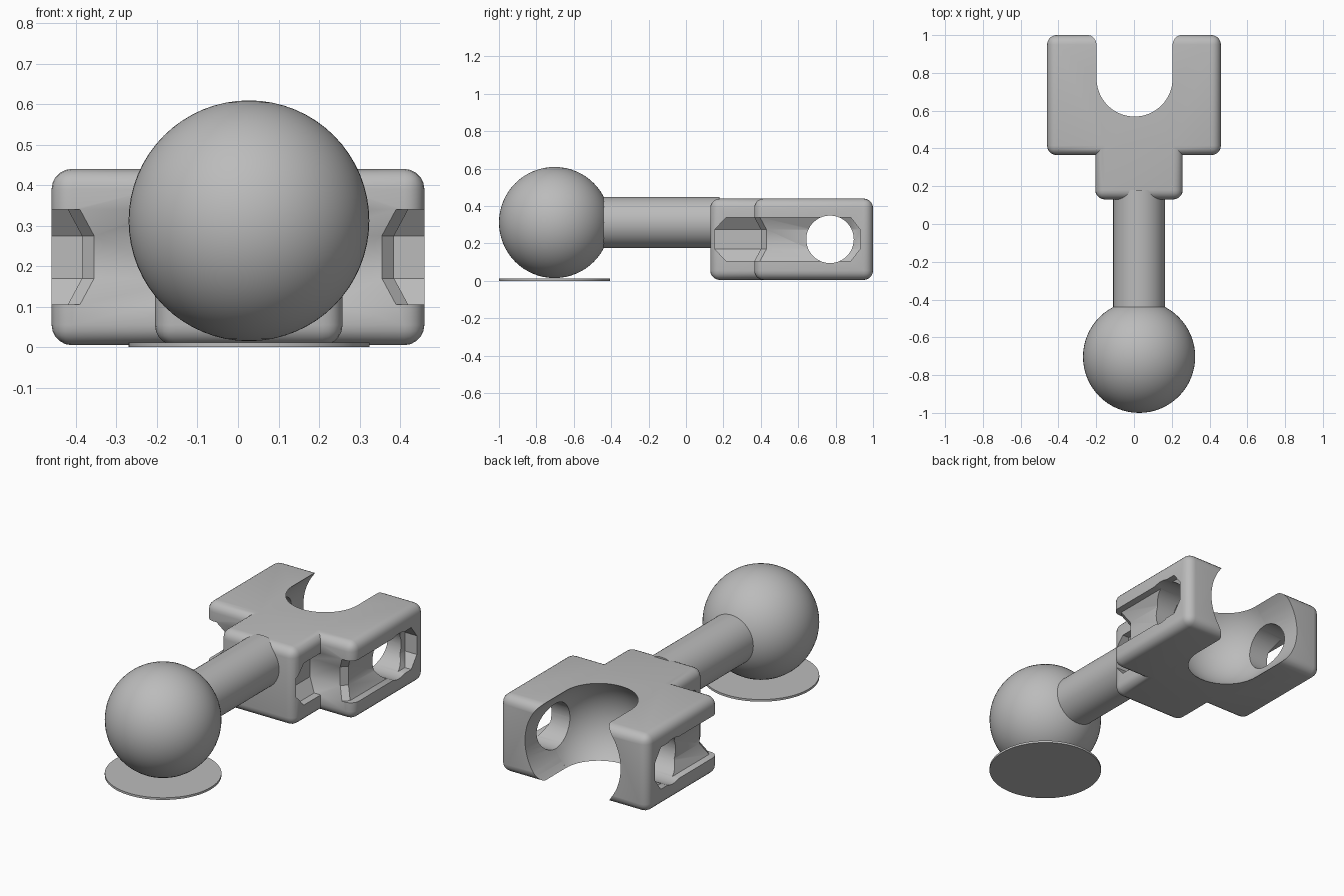
import bpy, bmesh, math
from mathutils import Matrix, Vector

if "Cube" in bpy.data.objects:
    bpy.data.objects.remove(bpy.data.objects["Cube"], do_unlink=True)

grey = bpy.data.materials.new("grey_plastic")
grey.use_nodes = True
colour = (0.5, 0.5, 0.5, 1)
grey.diffuse_color = colour
grey.node_tree.nodes["Principled BSDF"].inputs["Base Color"].default_value = colour

AXIS_X = 0.027                        # ball and shaft sit slightly off centre
BALL_R = 0.297
SOCKET = Vector((0.003, 0.77, 0.222))


def finish(name, bm):
    bmesh.ops.recalc_face_normals(bm, faces=bm.faces)
    mesh = bpy.data.meshes.new(name)
    bm.to_mesh(mesh)
    bm.free()
    mesh.materials.append(grey)
    obj = bpy.data.objects.new(name, mesh)
    bpy.context.collection.objects.link(obj)
    return obj


def sphere(name, centre, radius):
    bm = bmesh.new()
    bmesh.ops.create_uvsphere(bm, u_segments=64, v_segments=32, radius=radius,
                              matrix=Matrix.Translation(centre))
    return finish(name, bm)


def cylinder(name, centre, radius, length, axis="Z"):
    turn = {"X": Matrix.Rotation(math.pi / 2, 4, "Y"),
            "Y": Matrix.Rotation(math.pi / 2, 4, "X"),
            "Z": Matrix.Identity(4)}[axis]
    bm = bmesh.new()
    bmesh.ops.create_cone(bm, cap_ends=True, segments=64, radius1=radius, radius2=radius,
                          depth=length, matrix=Matrix.Translation(centre) @ turn)
    return finish(name, bm)


def loft(layers):
    """Skin a stack of (outline, z) layers and cap both ends."""
    bm = bmesh.new()
    rings = [[bm.verts.new((x, y, z)) for x, y in outline] for outline, z in layers]
    n = len(rings[0])
    for low, high in zip(rings, rings[1:]):
        for i in range(n):
            j = (i + 1) % n
            bm.faces.new((low[i], low[j], high[j], high[i]))
    bm.faces.new(rings[0])
    bm.faces.new(rings[-1])
    bmesh.ops.recalc_face_normals(bm, faces=bm.faces)
    return bm


def cut(target, cutter):
    mod = target.modifiers.new("cut", "BOOLEAN")
    mod.operation, mod.solver, mod.object = "DIFFERENCE", "EXACT", cutter
    bpy.context.view_layer.objects.active = target
    bpy.ops.object.modifier_apply(modifier=mod.name)
    bpy.data.objects.remove(cutter, do_unlink=True)


def side_groove(side):
    """Octagonal channel along the neck, round the shoulder and along the arm."""
    def outline(t):                   # t = 0 at the rim, 1 at the deepest band
        start, end = 0.215 - 0.06 * t, 0.88 + 0.05 * t
        neck = 0.19 - 0.05 * t + AXIS_X * side
        shoulder, arm, chamfer = 0.365 + 0.035 * t, 0.42 - 0.035 * t, 0.03
        path = [(0.7, start), (neck, start), (neck, shoulder), (arm - chamfer, shoulder),
                (arm, shoulder + chamfer), (arm, end), (0.7, end)]
        return [(x * side, y) for x, y in path]
    levels = [(0, 0.105), (1, 0.17), (1, 0.275), (0, 0.34)]
    return finish("groove_cutter", loft([(outline(t), z) for t, z in levels]))


# Socket body: stepped block with rounded outer edges
block = [(-0.205, 0.13), (0.258, 0.13), (0.258, 0.365), (0.46, 0.365),
         (0.46, 1), (-0.46, 1), (-0.46, 0.365), (-0.205, 0.365)]
bm = loft([(block, 0.005), (block, 0.44)])
rounded = [e for e in bm.edges if e.is_convex or abs(e.verts[0].co.z - e.verts[1].co.z) < 0.1]
bmesh.ops.bevel(bm, geom=rounded, offset=0.05, segments=5, profile=0.5, affect="EDGES")
socket_body = finish("socket_body", bm)

# Ball seat, its open mouth, pin hole and side grooves
cut(socket_body, sphere("seat_cutter", SOCKET, BALL_R))
cut(socket_body, cylinder("mouth_cutter", SOCKET + Vector((0, 0.25, 0)), BALL_R, 0.5, "Y"))
cut(socket_body, cylinder("hole_cutter", SOCKET, 0.127, 1.4, "X"))
for side in (1, -1):
    cut(socket_body, side_groove(side))

# Ball, shaft and base disc
ball = sphere("ball", (AXIS_X, -0.703, 0.312), BALL_R)
shaft = cylinder("shaft", (AXIS_X, -0.16, 0.312), 0.137, 0.68, "Y")
base_disc = cylinder("base_disc", (AXIS_X, -0.703, 0.006), BALL_R, 0.012)

# Smooth shading with sharp edges kept
bpy.ops.object.select_all(action="DESELECT")
for obj in (socket_body, ball, shaft, base_disc):
    obj.select_set(True)
bpy.context.view_layer.objects.active = socket_body
bpy.ops.object.shade_smooth_by_angle(angle=math.radians(30))
